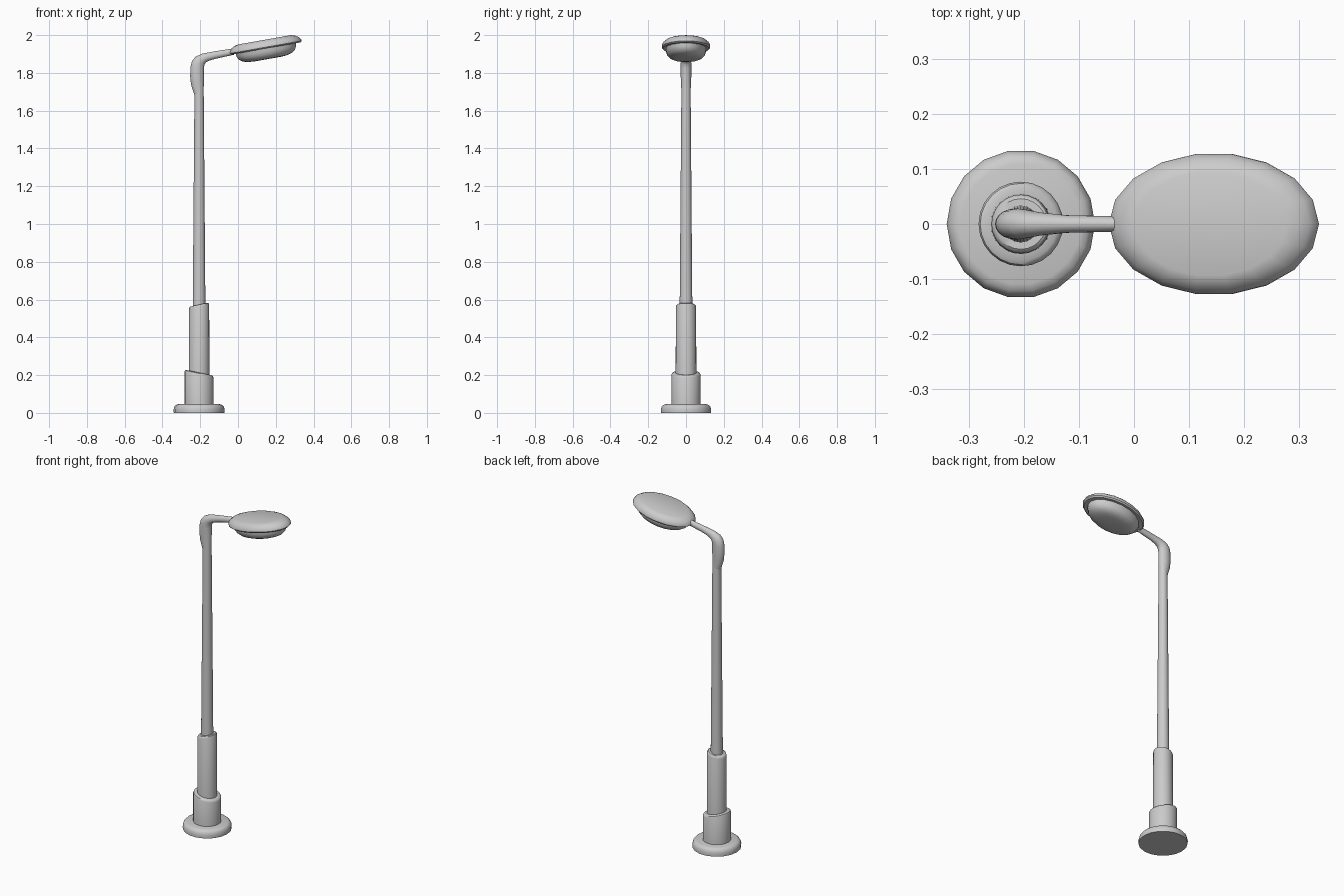
import bpy, math
from mathutils import Matrix, Vector

if "Cube" in bpy.data.objects:
    bpy.data.objects.remove(bpy.data.objects["Cube"])

POLE_X = -0.206
created = []


def skin(name, rings):
    """Join equal-sized rings of points into a closed tube."""
    n = len(rings[0])
    verts = [p for r in rings for p in r]
    faces = [(i * n + j, i * n + (j + 1) % n, (i + 1) * n + (j + 1) % n, (i + 1) * n + j)
             for i in range(len(rings) - 1) for j in range(n)]
    faces.append(tuple(reversed(range(n))))
    faces.append(tuple(range((len(rings) - 1) * n, len(rings) * n)))
    mesh = bpy.data.meshes.new(name)
    mesh.from_pydata(verts, [], faces)
    mesh.update()
    ob = bpy.data.objects.new(name, mesh)
    bpy.context.collection.objects.link(ob)
    created.append(ob)
    return ob


def lathe(name, profile, sides, squash=1.0):
    """Profile rows: radius, height, optional slope that slants the ring."""
    rings = []
    for r, z, *slope in profile:
        s = slope[0] if slope else 0
        ring = []
        for j in range(sides):
            a = 2 * math.pi * j / sides
            x = r * math.cos(a)
            ring.append((x, r * squash * math.sin(a), z + s * x))
        rings.append(ring)
    return skin(name, rings)


# Base, slanted sleeves and tapered pole
parts = [
    lathe("base", [(.134, 0), (.135, .018), (.131, .033), (.123, .042), (.11, .046)], 18),
    lathe("lower_collar", [(.077, .03), (.077, .202, -.21), (.074, .209, -.21),
                           (.067, .213, -.21), (.05, .213, -.21)], 24),
    lathe("upper_sleeve", [(.055, .15), (.0535, .562, .22), (.051, .569, .22),
                           (.046, .573, .22), (.03, .573, .22)], 24),
    lathe("pole", [(.034, .5), (.024, 1.76)], 32),
]
for ob in parts:
    ob.location.x = POLE_X

# Elbow and arm: outer point, inner point, half width
sections = [
    (-.232, 1.685, -.182, 1.70, .024), (-.249, 1.74, -.181, 1.74, .026),
    (-.253, 1.78, -.180, 1.78, .028), (-.252, 1.83, -.180, 1.825, .028),
    (-.244, 1.862, -.178, 1.843, .028), (-.225, 1.885, -.170, 1.856, .026),
    (-.192, 1.901, -.152, 1.865, .021), (-.125, 1.914, -.118, 1.875, .016),
    (-.028, 1.929, -.022, 1.896, .014),
]
rings = []
for ox, oz, ix, iz, w in sections:
    outer, inner = Vector((ox, 0, oz)), Vector((ix, 0, iz))
    mid, half = (outer + inner) / 2, (inner - outer) / 2
    rings.append([mid + half * math.cos(t) + Vector((0, w * math.sin(t), 0))
                  for t in (2 * math.pi * k / 20 for k in range(20))])
skin("arm", rings)

# Tilted lamp head: oval cover and bowl-shaped lens
tilt = Matrix.Translation((.146, 0, 1.935)) @ Matrix.Rotation(math.radians(-10), 4, 'Y')
cover = lathe("lamp_cover", [(.15, -.004), (.185, -.006), (.194, .001), (.193, .010),
                             (.181, .024), (.163, .035), (.142, .0405)], 18, .667)
lens = lathe("lamp_lens", [(.162, 0), (.160, -.022), (.151, -.039), (.134, -.052),
                           (.108, -.060), (.07, -.063)], 18, .667)
cover.matrix_world = tilt
lens.matrix_world = tilt

# Consistent normals and shading
import bmesh
for ob in created:
    bm = bmesh.new()
    bm.from_mesh(ob.data)
    bmesh.ops.recalc_face_normals(bm, faces=bm.faces)
    bm.to_mesh(ob.data)
    bm.free()
    ob.select_set(True)
bpy.context.view_layer.objects.active = created[0]
bpy.ops.object.shade_smooth_by_angle(angle=math.radians(35))
